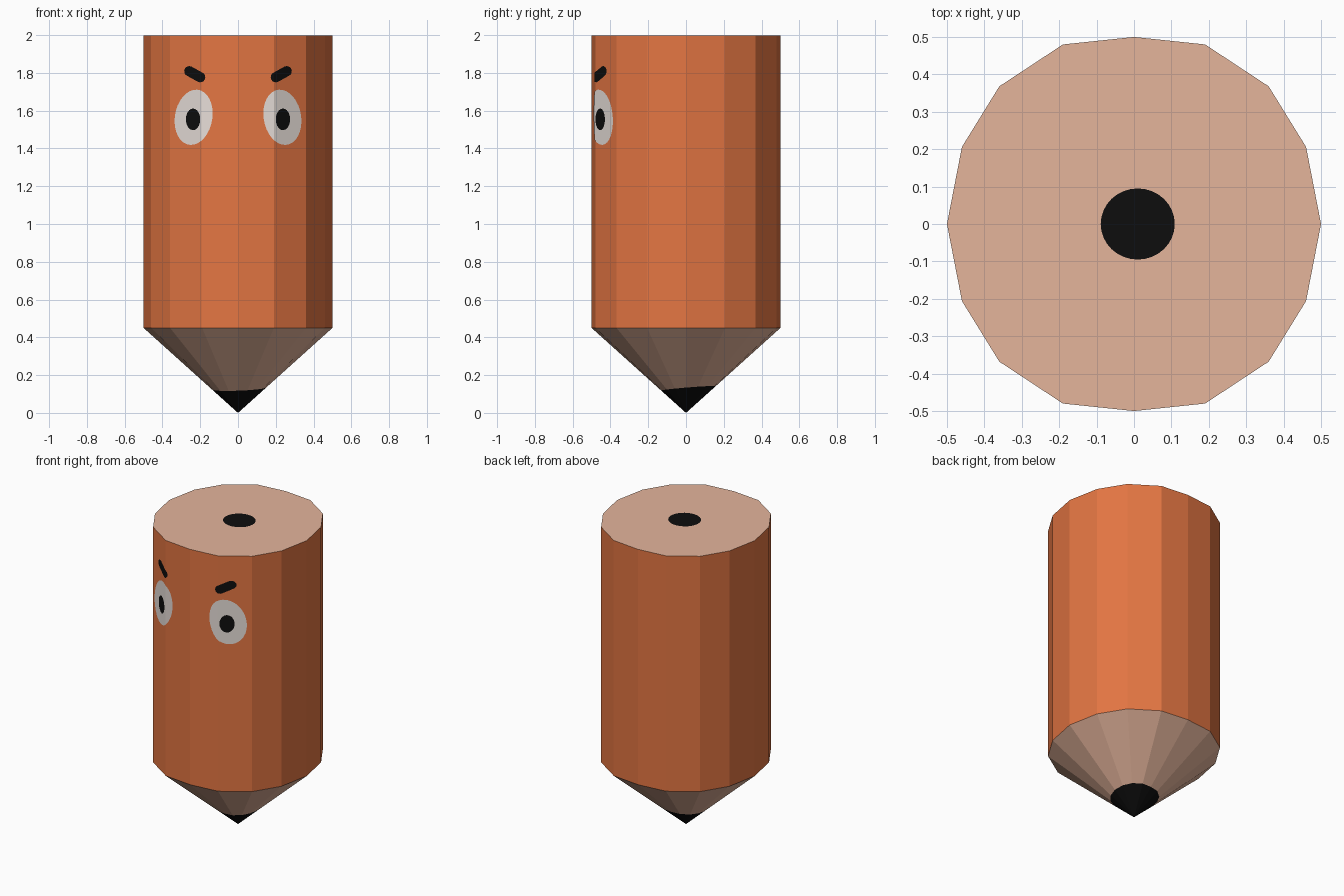
import bpy, bmesh, math
from mathutils import Vector

if "Cube" in bpy.data.objects:
    bpy.data.objects.remove(bpy.data.objects["Cube"])


def mat(name, rgb):
    m = bpy.data.materials.new(name)
    m.diffuse_color = (*rgb, 1)
    m.use_nodes = True
    m.node_tree.nodes["Principled BSDF"].inputs["Base Color"].default_value = m.diffuse_color
    return m


ORANGE = mat("orange paint", (0.77, 0.18, 0.055))
WOOD = mat("bare wood", (0.78, 0.46, 0.33))
BLACK = mat("black lead", (0.004, 0.004, 0.004))
WHITE = mat("eye white", (0.80, 0.73, 0.69))

# Quarter of the sixteen-sided cross-section, mirrored into a full ring
QUARTER = [(0.0, 0.5), (0.19, 0.48), (0.36, 0.368), (0.46, 0.206), (0.5, 0.0)]
half = QUARTER + [(x, -y) for x, y in QUARTER[-2::-1]]
RING = half + [(-x, y) for x, y in half[-2:0:-1]]
SHOULDER, TOP = 0.45, 1.998


def finish(name, bm, mats, fix_normals=True):
    if fix_normals:
        bmesh.ops.recalc_face_normals(bm, faces=bm.faces)
    me = bpy.data.meshes.new(name)
    bm.to_mesh(me)
    bm.free()
    for m in mats:
        me.materials.append(m)
    ob = bpy.data.objects.new(name, me)
    bpy.context.collection.objects.link(ob)
    return ob


# Pencil: painted barrel, wooden cone and black point
bm = bmesh.new()
low = [bm.verts.new((x, y, SHOULDER)) for x, y in RING]
high = [bm.verts.new((x, y, TOP)) for x, y in RING]
apex = bm.verts.new((0, 0, 0))
n = len(RING)
for i in range(n):
    j = (i + 1) % n
    bm.faces.new((low[i], low[j], high[j], high[i]))
    bm.faces.new((low[j], low[i], apex))
bm.faces.new(high)
cut_at, cut_dir = Vector((0, 0, 0.128)), Vector((-0.04, -0.08, 1)).normalized()
bmesh.ops.bisect_plane(bm, geom=bm.verts[:] + bm.edges[:] + bm.faces[:],
                       plane_co=cut_at, plane_no=cut_dir)
bm.normal_update()
for f in bm.faces:
    c = f.calc_center_median()
    if (c - cut_at).dot(cut_dir) < 0:
        f.material_index = 2
    elif c.z < SHOULDER or c.z > TOP - 0.01:
        f.material_index = 1
finish("pencil_body", bm, [ORANGE, WOOD, BLACK])

# Lead core showing on the flat end
bm = bmesh.new()
bm.faces.new([bm.verts.new((0.01 + 0.099 * math.cos(a), 0.095 * math.sin(a), 2.0))
              for a in (math.tau * k / 32 for k in range(32))])
finish("lead_core", bm, [BLACK], False)


def front_y(x):
    """Front surface of the barrel at a given x."""
    x = abs(x)
    for (x0, y0), (x1, y1) in zip(QUARTER, QUARTER[1:]):
        if x <= x1:
            return -(y0 + (y1 - y0) * (x - x0) / (x1 - x0))
    return 0


def decal(name, outline, material, lift):
    """Flat outline (x, z) wrapped over the barrel facets."""
    bm = bmesh.new()
    bm.faces.new([bm.verts.new((x, 0, z)) for x, z in outline])
    for x in (-0.36, -0.19, 0.19, 0.36):
        bmesh.ops.bisect_plane(bm, geom=bm.verts[:] + bm.edges[:] + bm.faces[:],
                               plane_co=(x, 0, 0), plane_no=(1, 0, 0))
    bm.normal_update()
    for f in bm.faces:
        if f.normal.y > 0:
            f.normal_flip()
    for v in bm.verts:
        v.co.y = front_y(v.co.x) - lift
    finish(name, bm, [material], False)


def oval(cx, cz, rx, rz, shear=0.0):
    return [(cx + rx * math.cos(a), cz + rz * math.sin(a) + shear * rx * math.cos(a))
            for a in (math.tau * k / 32 for k in range(32))]


def capsule(p, q, r):
    t = math.atan2(q[1] - p[1], q[0] - p[0])
    pts = []
    for c, start in ((q, t - math.pi / 2), (p, t + math.pi / 2)):
        pts += [(c[0] + r * math.cos(start + math.pi * k / 8),
                 c[1] + r * math.sin(start + math.pi * k / 8)) for k in range(9)]
    return pts


# Face: eyes, pupils and slanted brows on both sides
for s, side in ((-1, "left"), (1, "right")):
    decal(side + "_eye", oval(s * 0.235, 1.565, 0.101, 0.145, -s * 0.2), WHITE, 0.003)
    decal(side + "_pupil", oval(s * 0.238, 1.554, 0.038, 0.057), BLACK, 0.006)
    decal(side + "_brow", capsule((s * 0.2, 1.777), (s * 0.258, 1.809), 0.027),
          BLACK, 0.003)
